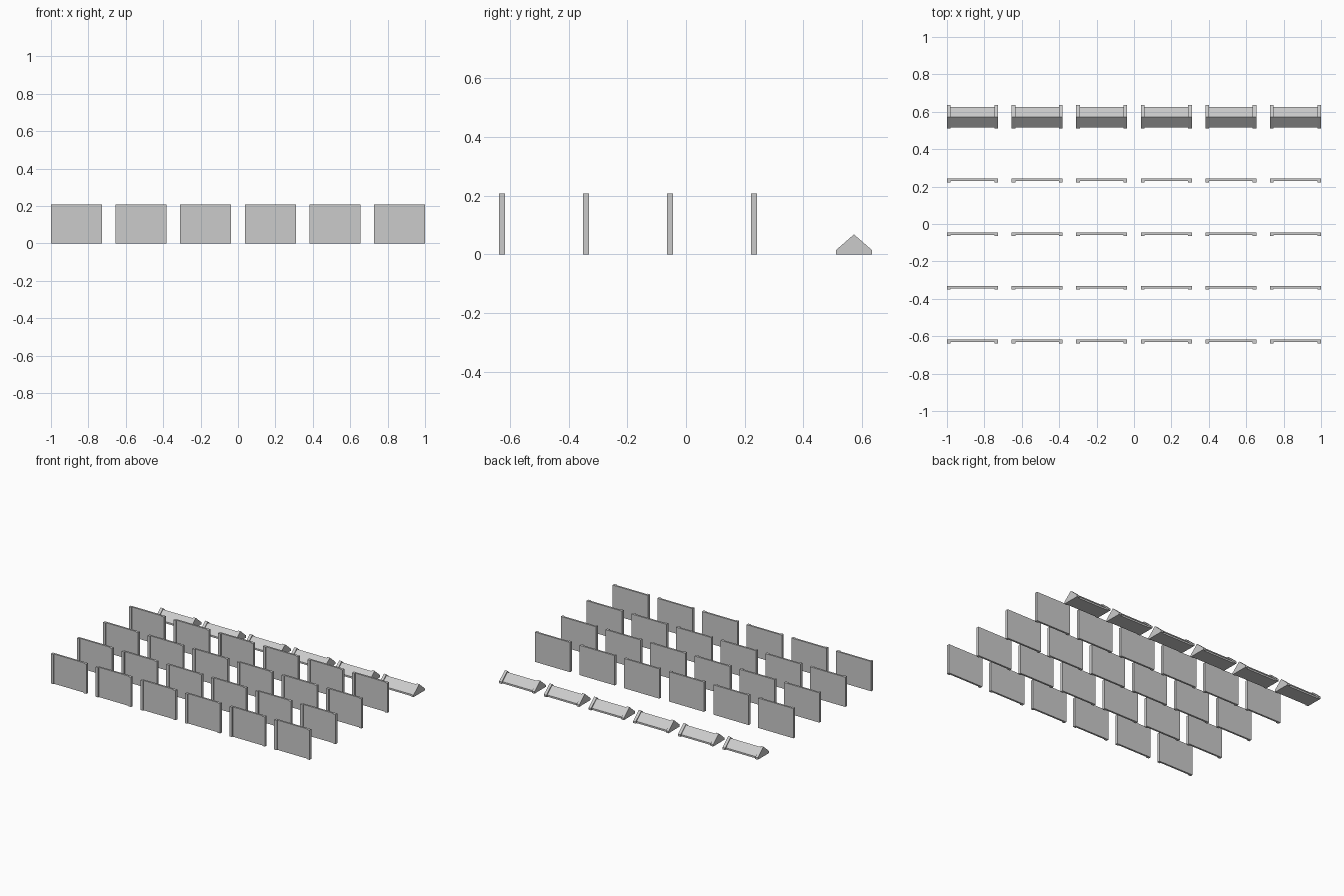
import bpy, bmesh

if "Cube" in bpy.data.objects:
    bpy.data.objects.remove(bpy.data.objects["Cube"])

grey = bpy.data.materials.new("plain_grey")
grey.diffuse_color = (0.6, 0.6, 0.6, 1)
grey.use_nodes = True
grey.node_tree.nodes["Principled BSDF"].inputs["Base Color"].default_value = grey.diffuse_color

WIDTH, HEIGHT, RIB = 0.273, 0.208, 0.02
COLUMNS = [-0.8635 + 0.3454 * i for i in range(6)]
ROWS = [-0.628 + 0.2867 * i for i in range(4)]


def make_mesh(name, add_parts):
    bm = bmesh.new()
    add_parts(bm)
    bmesh.ops.recalc_face_normals(bm, faces=bm.faces)
    mesh = bpy.data.meshes.new(name)
    bm.to_mesh(mesh)
    bm.free()
    mesh.materials.append(grey)
    return mesh


def extrude(bm, profile, vector):
    """Closed prism from a flat outline."""
    face = bm.faces.new([bm.verts.new(p) for p in profile])
    out = bmesh.ops.extrude_face_region(bm, geom=[face], use_keep_orig=True)
    verts = [v for v in out["geom"] if isinstance(v, bmesh.types.BMVert)]
    bmesh.ops.translate(bm, verts=verts, vec=vector)


# Wall panel: thin sheet with a rib on the front at each end
def wall_parts(bm):
    w, t, f = WIDTH / 2, 0.01, -0.003
    outline = [(-w, t), (-w, -t), (-w + RIB, -t), (-w + RIB, f),
               (w - RIB, f), (w - RIB, -t), (w, -t), (w, t)]
    extrude(bm, [(x, y, 0) for x, y in outline], (0, 0, HEIGHT))


# Roof cap: gabled prism with slightly larger gables at both ends
def roof_parts(bm):
    w = WIDTH / 2

    def gable(x, length, front, back, eave, peak):
        outline = [(front, 0), (back, 0), (back, eave), (0, peak), (front, eave)]
        extrude(bm, [(x, y, z) for y, z in outline], (length, 0, 0))

    gable(-w, RIB, -0.062, 0.062, 0.014, 0.068)
    gable(w - RIB, RIB, -0.062, 0.062, 0.014, 0.068)
    gable(-w + RIB, WIDTH - 2 * RIB, -0.057, 0.052, 0.012, 0.06)


def place(name, mesh, x, y):
    ob = bpy.data.objects.new(name, mesh)
    ob.location = (x, y, 0)
    bpy.context.collection.objects.link(ob)


wall = make_mesh("wall_panel", wall_parts)
roof = make_mesh("roof_cap", roof_parts)

for x in COLUMNS:
    for y in ROWS:
        place("wall_panel", wall, x, y)
    place("roof_cap", roof, x, 0.573)
